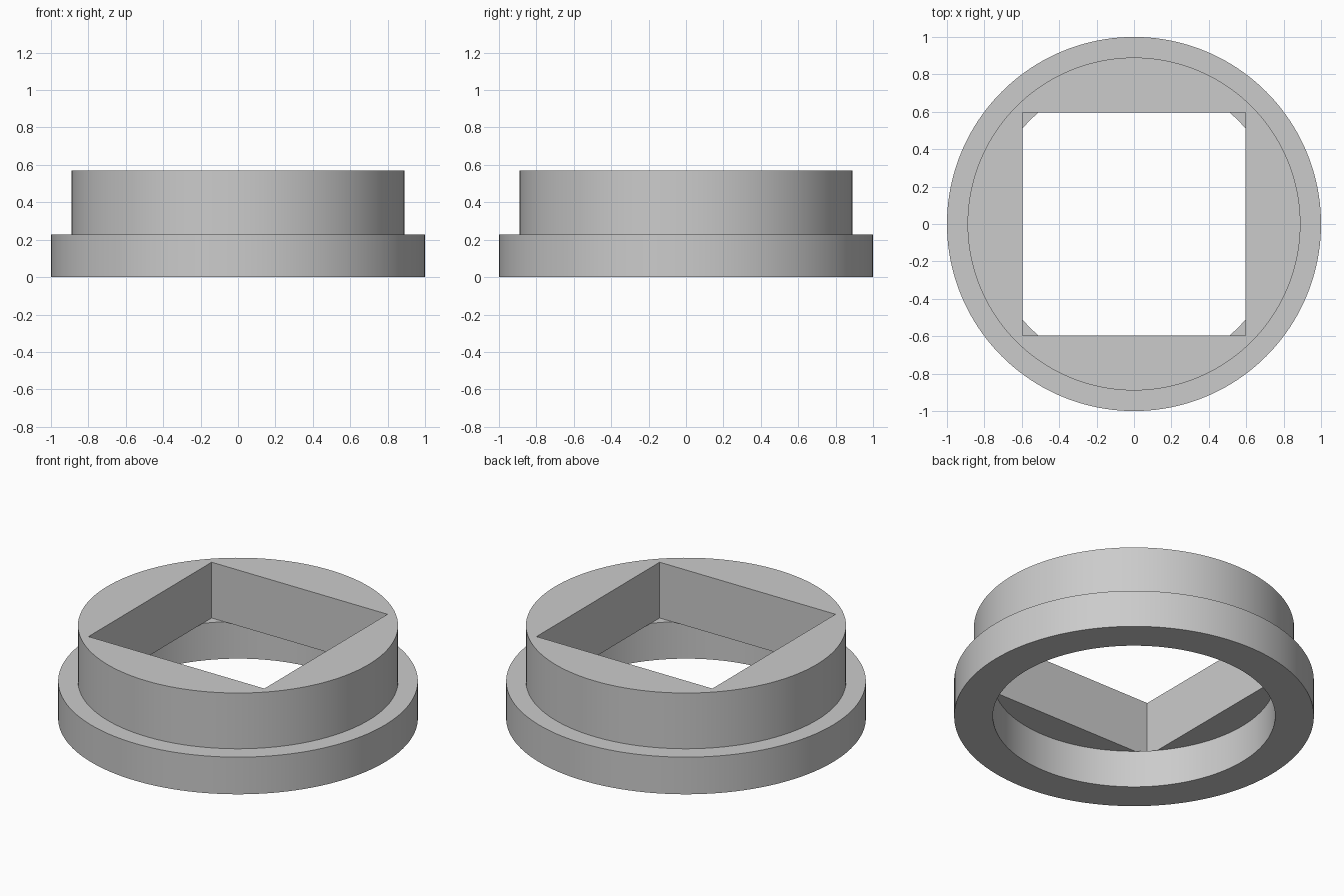
import bpy
import bmesh
from math import cos, sin, tau, radians

cube = bpy.data.objects.get("Cube")
if cube:
    bpy.data.objects.remove(cube, do_unlink=True)

SEGMENTS = 160
FLANGE_R, COLLAR_R, BORE_R = 1.0, 0.89, 0.785
FLANGE_Z, TOP_Z = 0.228, 0.57
# The square opening meets the round bore exactly on a segment boundary
HALF_SQUARE = BORE_R * cos(radians(40.5))

grey = bpy.data.materials.new("plain grey")
grey.use_nodes = True
grey.diffuse_color = (0.6, 0.6, 0.6, 1)
grey.node_tree.nodes["Principled BSDF"].inputs["Base Color"].default_value = (0.6, 0.6, 0.6, 1)

bm = bmesh.new()


def ring(size, z, square=False):
    """A loop of vertices around z, either round or square."""
    loop = []
    for i in range(SEGMENTS):
        c, s = cos(tau * i / SEGMENTS), sin(tau * i / SEGMENTS)
        r = size / max(abs(c), abs(s)) if square else size
        loop.append(bm.verts.new((r * c, r * s, z)))
    return loop


# Closed section: outside from the bottom up, then down through the opening
rings = [
    ring(BORE_R, 0),
    ring(FLANGE_R, 0),
    ring(FLANGE_R, FLANGE_Z),
    ring(COLLAR_R, FLANGE_Z),
    ring(COLLAR_R, TOP_Z),
    ring(HALF_SQUARE, TOP_Z, square=True),
    ring(HALF_SQUARE, FLANGE_Z, square=True),
    ring(BORE_R, FLANGE_Z),
]
for a, b in zip(rings, rings[1:] + rings[:1]):
    for i in range(SEGMENTS):
        j = (i + 1) % SEGMENTS
        bm.faces.new((a[i], a[j], b[j], b[i]))

# Join the points where the square touches the bore
bmesh.ops.remove_doubles(bm, verts=bm.verts, dist=0.0005)

mesh = bpy.data.meshes.new("flanged_collar")
bm.to_mesh(mesh)
bm.free()
mesh.materials.append(grey)
collar = bpy.data.objects.new("flanged_collar", mesh)
bpy.context.collection.objects.link(collar)

# Smooth round walls, sharp rims and corners
bpy.ops.object.select_all(action="DESELECT")
collar.select_set(True)
bpy.context.view_layer.objects.active = collar
bpy.ops.object.shade_smooth_by_angle(angle=radians(30))
